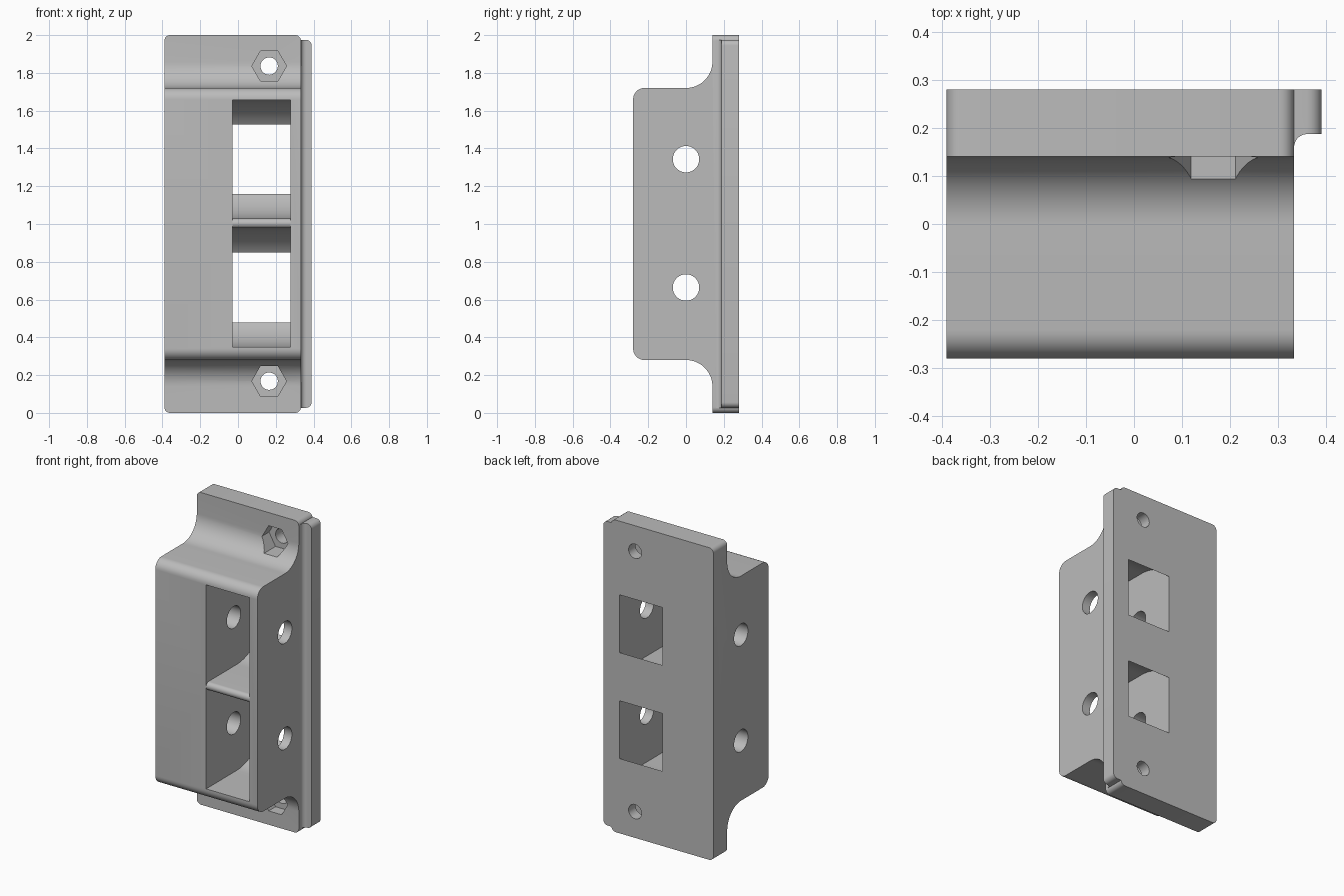
import bpy, bmesh
from math import sin, cos, radians, asin, degrees
from mathutils import Vector

if "Cube" in bpy.data.objects:
    bpy.data.objects.remove(bpy.data.objects["Cube"])

grey = bpy.data.materials.new("plain grey")
grey.use_nodes = True
colour = (0.5, 0.5, 0.5, 1)
grey.diffuse_color = colour
grey.node_tree.nodes["Principled BSDF"].inputs["Base Color"].default_value = colour


def arc(cx, cy, r, start, end, steps=16):
    angles = [radians(start + (end - start) * i / steps) for i in range(steps + 1)]
    return [(cx + r * cos(a), cy + r * sin(a)) for a in angles]


def prism(name, outline, axis, low, high, round_edges=None, radius=0.03):
    """Extrude a 2D outline along an axis; optionally round the y edges picked by a rule."""
    place = {"x": lambda p, d: (d, p[0], p[1]),
             "y": lambda p, d: (p[0], d, p[1]),
             "z": lambda p, d: (p[0], p[1], d)}[axis]
    bm = bmesh.new()
    face = bm.faces.new([bm.verts.new(place(p, low)) for p in outline])
    new = bmesh.ops.extrude_face_region(bm, geom=[face])["geom"]
    bmesh.ops.translate(bm, vec=Vector(place((0, 0), high - low)),
                        verts=[v for v in new if isinstance(v, bmesh.types.BMVert)])
    if round_edges:
        picked = []
        for e in bm.edges:
            a, b = e.verts[0].co, e.verts[1].co
            along_y = abs(a.x - b.x) + abs(a.z - b.z) < 1e-4
            if along_y and round_edges(a):
                picked.append(e)
        bmesh.ops.bevel(bm, geom=picked, offset=radius, segments=6,
                        profile=0.5, affect="EDGES")
    bmesh.ops.recalc_face_normals(bm, faces=bm.faces)
    mesh = bpy.data.meshes.new(name)
    bm.to_mesh(mesh)
    bm.free()
    mesh.materials.append(grey)
    obj = bpy.data.objects.new(name, mesh)
    bpy.context.collection.objects.link(obj)
    return obj


def combine(target, other, operation):
    mod = target.modifiers.new(other.name, "BOOLEAN")
    mod.operation, mod.solver, mod.object = operation, "EXACT", other
    bpy.context.view_layer.update()
    bpy.ops.object.select_all(action="DESELECT")
    bpy.context.view_layer.objects.active = target
    target.select_set(True)
    bpy.ops.object.modifier_apply(modifier=mod.name)
    bpy.data.objects.remove(other)


# Body: backplate and raised block with filleted shoulders
BACK, PLATE, FRONT, RIGHT = 0.28, 0.14, -0.28, 0.333
lower = arc(0, 0.14, 0.14, 0, 90) + arc(FRONT + 0.06, 0.34, 0.06, 270, 180, 8)
upper = [(y, 2 - z) for y, z in reversed(lower)]
side = [(BACK, 0), (PLATE, 0)] + lower + upper + [(PLATE, 2), (BACK, 2)]
body = prism("housing", side, "x", -0.39, RIGHT,
             lambda p: p.z < 0.001 or p.z > 1.999)

# Side lip with a concave fillet where it meets the plate
lip = [(0.3, BACK), (0.3, 0.16)] + arc(0.36, 0.16, 0.027, 180, 90, 8) \
    + [(0.39, 0.187), (0.39, BACK)]
combine(body, prism("side_lip", lip, "z", 0.027, 1.975,
                    lambda p: p.x > 0.389), "UNION")

# Two round-backed pockets, separated by a rib with a rounded nose
R, HALF, CY = 0.314, 0.185, 0.026
CENTRES = (0.664, 1.343)
swing = degrees(asin(HALF / R))


def pocket_path(z):
    return (arc(CY, z, R, -90, -swing) + [(0.4, z - HALF), (0.4, z + HALF)]
            + arc(CY, z, R, swing, 90))


mid = sum(CENTRES) / 2
nose = (CENTRES[1] - CENTRES[0]) / 2 - R
rib = arc(FRONT + nose, mid, nose, 270, 90)
pockets = [(-0.4, CENTRES[0] - R)] + pocket_path(CENTRES[0]) + rib \
    + pocket_path(CENTRES[1]) + [(-0.4, CENTRES[1] + R)]
combine(body, prism("pocket_cutter", pockets, "x", -0.03, 0.277), "DIFFERENCE")

# Axle holes through the block
for z in CENTRES:
    hole = arc(0, z, 0.07, 0, 360, 40)[:-1]
    combine(body, prism("axle_cutter", hole, "x", -0.5, 0.5), "DIFFERENCE")

# Screw holes with hexagonal nut recesses
for z in (0.168, 1.836):
    for name, r, sides, depth in (("nut_cutter", 0.092, 6, 0.21),
                                  ("screw_cutter", 0.046, 32, 0.4)):
        hole = arc(0.165, z, r, 0, 360, sides)[:-1]
        combine(body, prism(name, hole, "y", -0.1, depth), "DIFFERENCE")

bpy.context.view_layer.objects.active = body
body.select_set(True)
bpy.ops.object.shade_smooth_by_angle(angle=radians(30))
